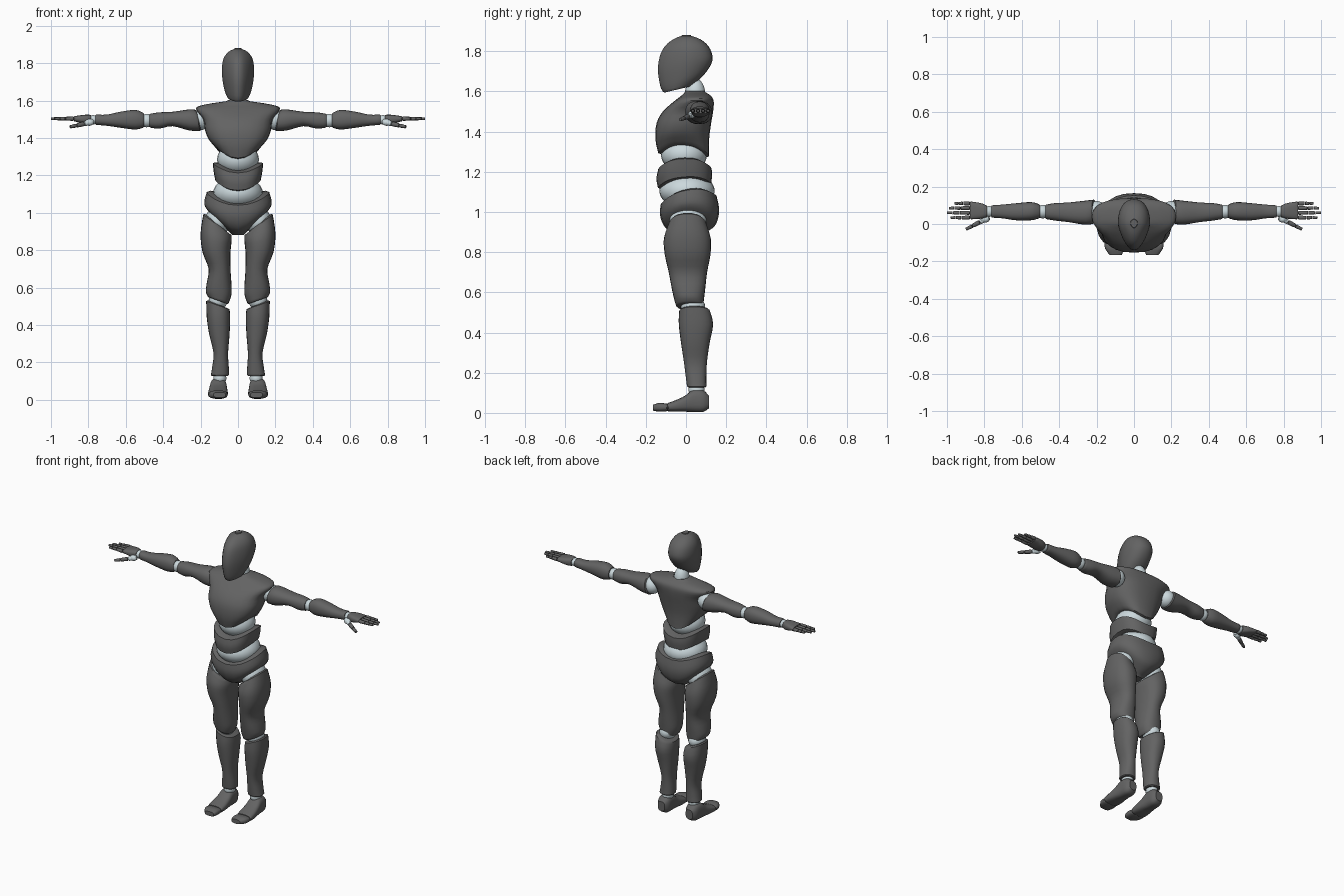
import bpy, bmesh, math
from mathutils import Vector, Matrix


def material(name, rgb):
    m = bpy.data.materials.new(name)
    m.diffuse_color = (*rgb, 1)
    return m


SHELL = material("dark_grey_shell", (0.125, 0.125, 0.125))
JOINT = material("pale_blue_joint", (0.60, 0.69, 0.72))


def finish(name, bm, mat, mirror):
    bmesh.ops.recalc_face_normals(bm, faces=bm.faces)
    me = bpy.data.meshes.new(name)
    bm.to_mesh(me)
    bm.free()
    me.materials.append(mat)
    me.shade_smooth()
    me.set_sharp_from_angle(angle=math.radians(40))
    ob = bpy.data.objects.new(name, me)
    bpy.context.collection.objects.link(ob)
    if mirror:
        ob.modifiers.new("mirror", 'MIRROR').use_mirror_merge = False
    return ob


def smooth_sections(secs, steps):
    """Catmull-Rom interpolation between the given cross-sections."""
    secs = [tuple(s) + (0,) * (8 - len(s)) for s in secs]
    out = []
    for i in range(len(secs) - 1):
        p = [secs[max(0, i - 1)], secs[i], secs[i + 1], secs[min(len(secs) - 1, i + 2)]]
        for k in range(steps):
            t = k / steps
            out.append([0.5 * (2 * b + (c - a) * t + (2 * a - 5 * b + 4 * c - d) * t * t
                               + (3 * b - a - 3 * c + d) * t ** 3) for a, b, c, d in zip(*p)])
    return out + [list(secs[-1])]


def loft(name, secs, axis='z', mirror=True, power=2.3, egg=0, n=24, steps=3, mat=SHELL):
    """Section: (position, a0, a1, b0, b1, tilt_a, tilt_b, saddle)."""
    bm = bmesh.new()
    rings = []
    secs = smooth_sections(secs, steps)
    d = 0.005 if secs[-1][0] > secs[0][0] else -0.005

    def ring(s, scale=1, shift=0):
        t, a0, a1, b0, b1, ta, tb, sad = s
        verts = []
        for i in range(n):
            w = 2 * math.pi * i / n
            c, q = math.cos(w), math.sin(w)
            c = math.copysign(abs(c) ** (2 / power), c)
            q = math.copysign(abs(q) ** (2 / power), q)
            a = (a0 + a1) / 2 + scale * c * (a1 - a0) / 2 * (1 - egg * max(0, -q))
            b = (b0 + b1) / 2 + scale * q * (b1 - b0) / 2
            h = t + shift + ta * c + tb * q + sad * c * c
            co = {'z': (a, b, h), 'x': (h, a, b), 'y': (a, h, b)}[axis]
            verts.append(bm.verts.new(co))
        return verts

    # rounded lips close both ends
    rings = [ring(secs[0], 0.9, -d)] + [ring(s) for s in secs] + [ring(secs[-1], 0.9, d)]
    for r0, r1 in zip(rings, rings[1:]):
        for i in range(n):
            j = (i + 1) % n
            bm.faces.new((r0[i], r0[j], r1[j], r1[i]))
    for r in (rings[0], rings[-1]):
        mid = bm.verts.new(sum((v.co for v in r), Vector()) / n)
        for i in range(n):
            bm.faces.new((r[i], r[(i + 1) % n], mid))
    return finish(name, bm, mat, mirror)


def ball(name, centre, radii, mirror=True):
    bm = bmesh.new()
    m = Matrix.Translation(centre) @ Matrix.Diagonal((*radii, 1))
    bmesh.ops.create_uvsphere(bm, u_segments=24, v_segments=14, radius=1, matrix=m)
    return finish(name, bm, JOINT, mirror)


def bone(name, p, q, r0, r1, mat=SHELL):
    """Small tapered digit segment from p to q."""
    p, q = Vector(p), Vector(q)
    bm = bmesh.new()
    m = Matrix.Translation((p + q) / 2) @ (q - p).to_track_quat('Z', 'Y').to_matrix().to_4x4()
    bmesh.ops.create_cone(bm, cap_ends=True, segments=10, radius1=r0, radius2=r1,
                          depth=(q - p).length, matrix=m)
    caps = [e for e in bm.edges if any(len(f.verts) > 4 for f in e.link_faces)]
    bmesh.ops.bevel(bm, geom=caps, offset=r1 * 0.35, segments=2, affect='EDGES', profile=0.5)
    return finish(name, bm, mat, True)


# head: narrow face, chin lower than the nape
loft("head", [(1.615, -.056, .056, -.115, .035, 0, .016),
              (1.655, -.072, .072, -.128, .09, 0, .028),
              (1.72, -.084, .084, -.14, .125, 0, .015),
              (1.775, -.086, .086, -.13, .132),
              (1.825, -.077, .077, -.105, .112),
              (1.86, -.052, .052, -.062, .07),
              (1.876, -.02, .02, -.022, .026)], mirror=False, egg=.38)
ball("neck", (0, .045, 1.59), (.046, .05, .075), False)

# torso shells and the joints between them
loft("chest", [(1.285, -.112, .112, -.138, .115, 0, -.008, .055),
               (1.36, -.155, .155, -.152, .115, 0, 0, .03),
               (1.44, -.176, .176, -.147, .125),
               (1.50, -.186, .186, -.115, .135),
               (1.55, -.225, .225, -.06, .138, 0, 0, .005),
               (1.577, -.185, .185, -.025, .125),
               (1.597, -.06, .06, -.005, .095)], mirror=False, power=2.5)
ball("upper_waist_joint", (0, -.01, 1.285), (.112, .115, .088), False)
loft("belly", [(1.13, -.122, .122, -.14, .125, 0, .01, .045),
               (1.175, -.13, .13, -.147, .13, 0, .008, .045),
               (1.215, -.135, .135, -.138, .127, 0, .002, .05)], mirror=False, power=2.5)
ball("lower_waist_joint", (0, .005, 1.105), (.133, .138, .09), False)
loft("pelvis", [(.885, -.035, .035, -.035, .06),
                (.905, -.1, .1, -.085, .11, 0, 0, .045),
                (.94, -.168, .168, -.115, .15, 0, 0, .08),
                (1.0, -.18, .18, -.13, .165, 0, .01, .06),
                (1.06, -.167, .167, -.125, .152, 0, .02, .05)], mirror=False)

# legs
ball("hip_joint", (.108, .01, .955), (.07, .092, .075))
loft("thigh", [(.935, .034, .186, -.085, .1, .055),
               (.87, .034, .2, -.11, .123, .02),
               (.79, .04, .19, -.106, .122),
               (.70, .04, .157, -.086, .105),
               (.62, .035, .168, -.071, .096),
               (.57, .035, .172, -.06, .09, .008),
               (.535, .05, .162, -.05, .086, .018)])
ball("knee_joint", (.107, .035, .53), (.05, .06, .05))
loft("shin", [(.505, .045, .17, -.034, .12, .022),
              (.44, .042, .167, -.036, .135),
              (.35, .045, .154, -.025, .118),
              (.25, .053, .131, -.01, .104),
              (.17, .049, .139, 0, .101),
              (.132, .049, .145, .005, .102)])
ball("ankle_joint", (.097, .052, .115), (.035, .04, .035))
loft("foot", [(.11, .075, .132, .02, .09),
              (.085, .062, .145, .005, .112),
              (.035, .06, .15, .004, .115),
              (-.005, .057, .155, .006, .085),
              (-.05, .054, .16, .006, .064),
              (-.088, .056, .16, .008, .05)], axis='y', power=2.8)
loft("toes", [(-.097, .057, .158, .008, .046),
              (-.13, .056, .155, .006, .05),
              (-.16, .062, .135, .01, .042)], axis='y', power=2.8)

# arms
ball("shoulder_joint", (.2, .065, 1.497), (.055, .058, .055))
loft("upper_arm", [(.215, .002, .13, 1.437, 1.55, 0, .012),
                   (.26, -.004, .125, 1.44, 1.553),
                   (.35, .01, .115, 1.463, 1.54),
                   (.42, .018, .112, 1.45, 1.537),
                   (.468, .026, .104, 1.455, 1.53)], axis='x')
ball("elbow_joint", (.488, .066, 1.493), (.04, .036, .036))
loft("forearm", [(.508, .03, .106, 1.455, 1.535),
                 (.55, .02, .117, 1.445, 1.55),
                 (.63, .02, .111, 1.455, 1.54),
                 (.70, .03, .104, 1.465, 1.525),
                 (.758, .034, .1, 1.47, 1.525)], axis='x')
ball("wrist_joint", (.775, .067, 1.497), (.028, .029, .025))

# hands
loft("palm", [(.79, .036, .1, 1.472, 1.524),
              (.82, .028, .112, 1.474, 1.524),
              (.872, .025, .12, 1.488, 1.517)], axis='x', power=2.8)
for finger, y, tip in (("index", .034, .98), ("middle", .06, 1.0),
                       ("ring", .085, .99), ("little", .11, .96)):
    length = tip - .878
    cuts = [.878, .878 + .45 * length, .878 + .75 * length, tip]
    for k in range(3):
        r = .0115 - .0015 * k
        bone(f"{finger}_finger_{k + 1}", (cuts[k], y, 1.503), (cuts[k + 1] - .002 * (k < 2), y, 1.503),
             r, r - .0015)
thumb = [Vector((.775, .035, 1.488)), Vector((.825, .01, 1.475)),
         Vector((.865, -.011, 1.466)), Vector((.9, -.029, 1.459))]
ball("thumb_joint", (.795, .026, 1.483), (.024, .018, .018))
for k in range(3):
    r = .0155 - .0025 * k
    bone(f"thumb_{k + 1}", thumb[k], thumb[k + 1] - (thumb[k + 1] - thumb[k]) * .05, r, r - .002,
         JOINT if k == 0 else SHELL)
